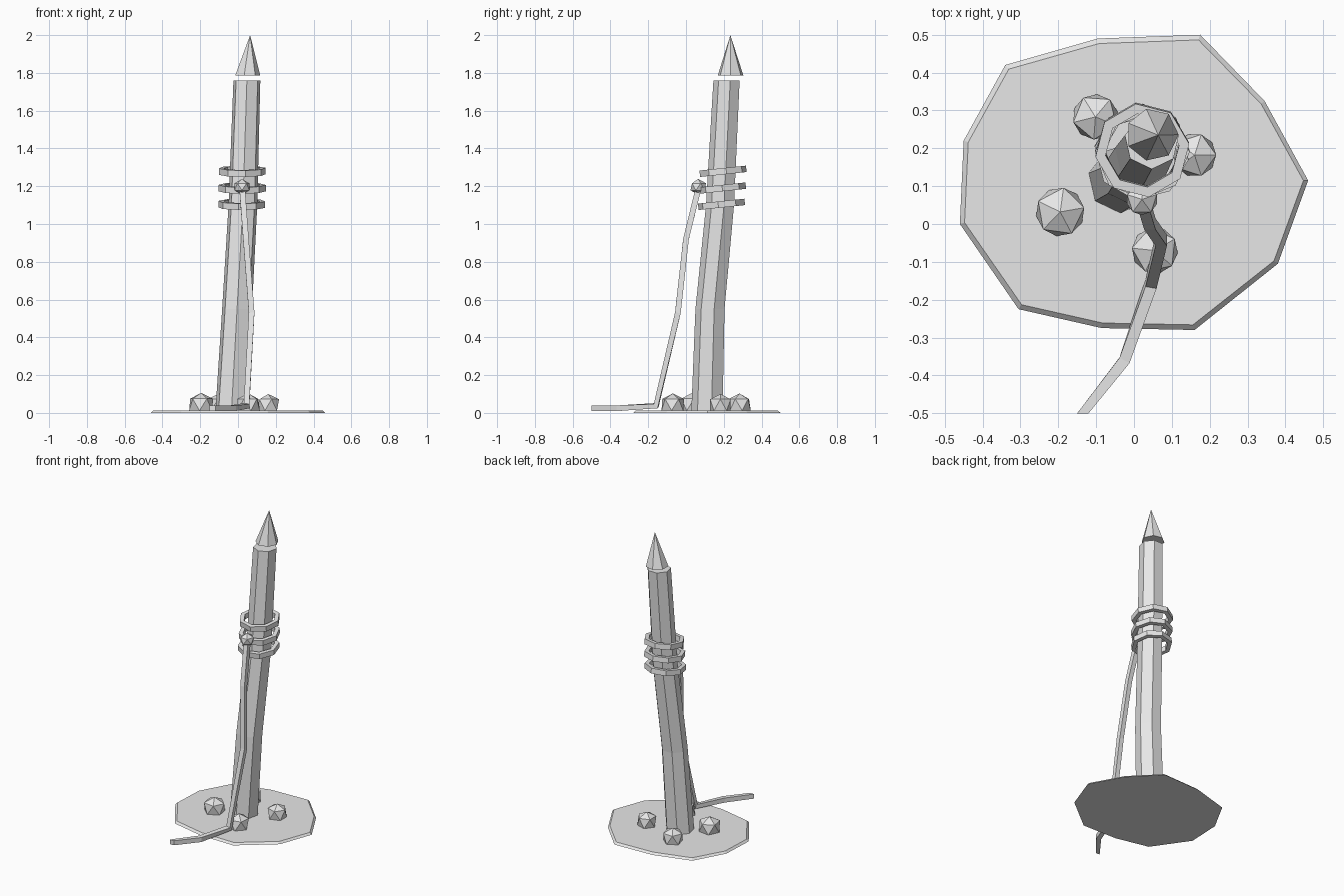
import bpy, bmesh, math
from mathutils import Vector, Matrix

if "Cube" in bpy.data.objects:
    bpy.data.objects.remove(bpy.data.objects["Cube"])

grey = bpy.data.materials.new("plain_grey")
grey.diffuse_color = (0.8, 0.8, 0.8, 1)
grey.use_nodes = True
grey.node_tree.nodes["Principled BSDF"].inputs["Base Color"].default_value = grey.diffuse_color


def finish(name, bm):
    bmesh.ops.recalc_face_normals(bm, faces=bm.faces[:])
    me = bpy.data.meshes.new(name)
    bm.to_mesh(me)
    bm.free()
    me.materials.append(grey)
    ob = bpy.data.objects.new(name, me)
    bpy.context.collection.objects.link(ob)
    return ob


def loft(name, rings, tip=None, closed_loop=False):
    """Skin a list of equal-length point rings; cap the ends, or end in a tip."""
    bm = bmesh.new()
    vs = [[bm.verts.new(p) for p in r] for r in rings]
    n = len(vs[0])
    pairs = list(zip(vs, vs[1:]))
    if closed_loop:
        pairs.append((vs[-1], vs[0]))
    for a, b in pairs:
        for i in range(n):
            j = (i + 1) % n
            bm.faces.new((a[i], a[j], b[j], b[i]))
    if not closed_loop:
        bm.faces.new(vs[0][::-1])
        if tip:
            t = bm.verts.new(tip)
            for i in range(n):
                bm.faces.new((vs[-1][i], vs[-1][(i + 1) % n], t))
        else:
            bm.faces.new(vs[-1])
    return finish(name, bm)


def ring(c, r, n, start=0.0):
    return [Vector((c[0] + r * math.cos(start + math.tau * i / n),
                    c[1] + r * math.sin(start + math.tau * i / n), c[2])) for i in range(n)]


# Irregular ground patch with a slightly bevelled rim
outline = [(0.175, 0.50), (0.345, 0.325), (0.46, 0.115), (0.38, -0.105), (0.16, -0.28),
           (-0.085, -0.275), (-0.305, -0.225), (-0.46, 0.0), (-0.45, 0.22),
           (-0.34, 0.42), (-0.095, 0.49)]
loft("ground_patch", [
    [(x, y, 0) for x, y in outline],
    [(x * 0.973, 0.11 + (y - 0.11) * 0.965, 0.013) for x, y in outline]])

# Leaning seven-sided post
post = [(-0.035, 0.115, 0.004, 0.087), (-0.005, 0.131, 0.55, 0.081),
        (0.026, 0.184, 1.1, 0.078), (0.047, 0.218, 1.76, 0.073)]
loft("post", [ring((x, y, z), r, 7, -math.pi / 2) for x, y, z, r in post])

# Pointed tip floating just above the post
loft("post_tip", [ring((0.048, 0.236, 1.785), 0.07, 7)], tip=(0.064, 0.235, 2.0))

# Three tilted rope bands around the post
for k, (x, y, z) in enumerate([(0.02, 0.188, 1.104), (0.022, 0.192, 1.19), (0.022, 0.196, 1.279)]):
    h = 0.017
    rings = [ring((0, 0, s), r, 8 , 0) for r, s in ((0.098, -h), (0.125, -h), (0.125, h), (0.098, h))]
    band = loft("rope_band_%d" % (k + 1), rings, closed_loop=True)
    band.data.transform(Matrix.Translation((x, y, z)) @ Matrix.Rotation(math.radians(6), 4, 'X')
                        @ Matrix.Rotation(math.radians(8 * (k - 1)), 4, 'Z'))

# Loose rope with a square section, hanging down and trailing over the ground
path = [Vector(p) for p in [(0.022, 0.066, 1.19), (0.042, 0.0, 0.92), (0.072, -0.043, 0.53),
                            (0.045, -0.158, 0.038), (-0.025, -0.36, 0.025), (-0.135, -0.5, 0.025)]]
sections = []
for i, p in enumerate(path):
    a = (p - path[max(i - 1, 0)]).normalized()
    b = (path[min(i + 1, len(path) - 1)] - p).normalized()
    t = (a + b).normalized()
    if i == len(path) - 1:
        t = Vector((0, -1, 0))          # end is cut square to the front
    side = (Vector((1, 0, 0)) - t * t.x).normalized()
    up = t.cross(side)
    w = 0.015
    sections.append([p + side * w * s + up * w * u for s, u in ((1, 1), (-1, 1), (-1, -1), (1, -1))])
loft("loose_rope", sections)


def rock(name, c, r, zscale, turn, floor=None):
    bm = bmesh.new()
    bmesh.ops.create_icosphere(bm, subdivisions=1, radius=r)
    bm.transform(Matrix.Translation(c) @ Matrix.Rotation(math.radians(turn), 4, 'Z')
                 @ Matrix.Diagonal((1, 1, zscale, 1)))
    if floor is not None:               # flatten the underside
        for v in bm.verts:
            if v.co.z < c[2]:
                v.co.z = floor
    finish(name, bm)


# Knot on the middle band
rock("knot", (0.021, 0.065, 1.197), 0.046, 0.9, 18)

# Stones around the foot of the post
stones = [(-0.195, 0.032, 0.072, 10), (-0.102, 0.283, 0.067, 50),
          (0.16, 0.182, 0.064, 0), (0.055, -0.07, 0.068, 30)]
for i, (x, y, r, a) in enumerate(stones):
    rock("stone_%d" % (i + 1), (x, y, 0.05), r, 0.78, a, 0.012)
